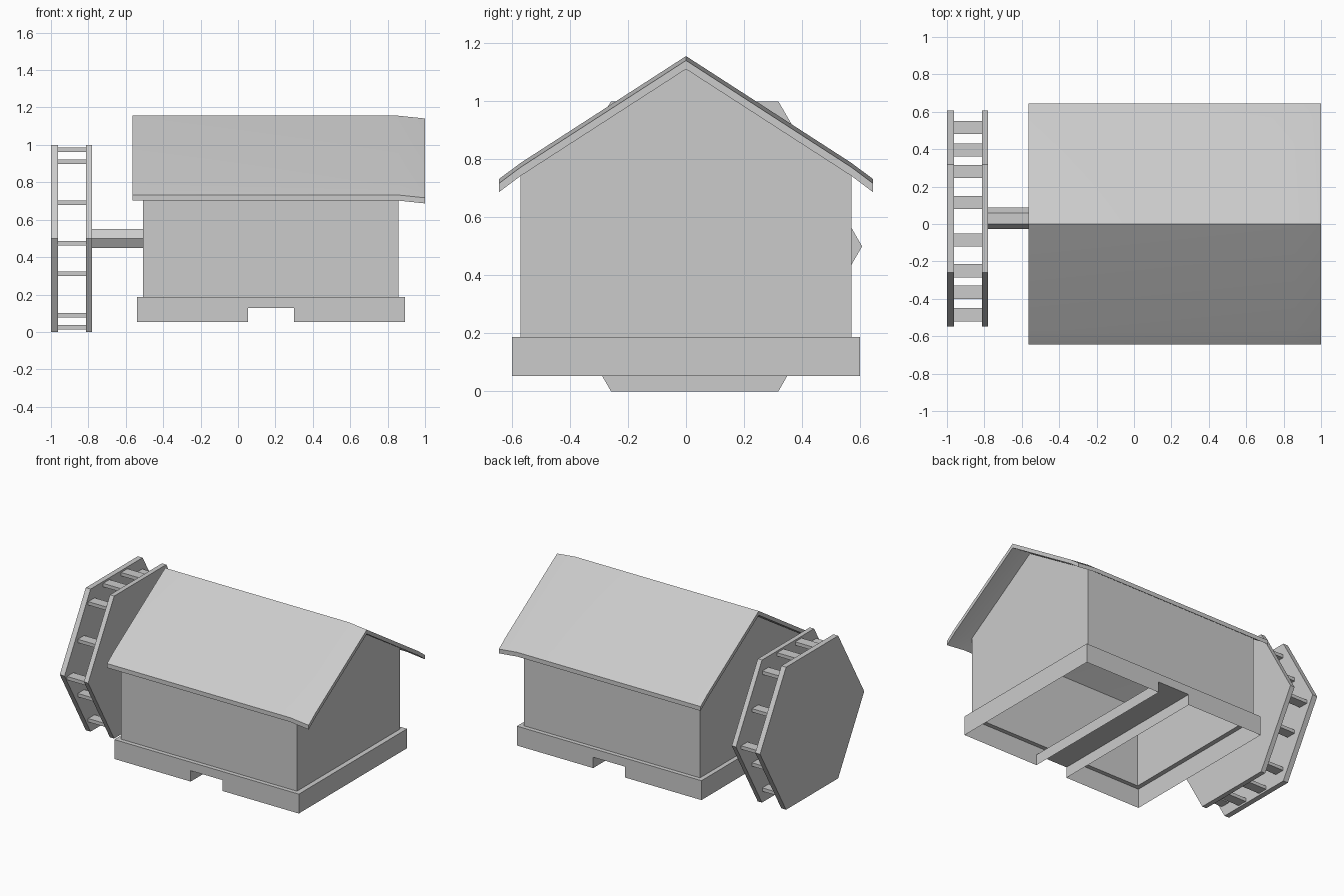
import bpy, bmesh, math

old = bpy.data.objects.get("Cube")
if old:
    bpy.data.objects.remove(old, do_unlink=True)

grey = bpy.data.materials.new("plain grey")
grey.use_nodes = True
grey.diffuse_color = (0.6, 0.6, 0.6, 1)
grey.node_tree.nodes["Principled BSDF"].inputs["Base Color"].default_value = grey.diffuse_color


def build(name, polygons):
    """Mesh object from a list of polygons, welded at shared corners."""
    bm = bmesh.new()
    for poly in polygons:
        bm.faces.new([bm.verts.new(p) for p in poly])
    bmesh.ops.remove_doubles(bm, verts=bm.verts, dist=0.0005)
    bmesh.ops.recalc_face_normals(bm, faces=bm.faces)
    mesh = bpy.data.meshes.new(name)
    bm.to_mesh(mesh)
    bm.free()
    mesh.materials.append(grey)
    obj = bpy.data.objects.new(name, mesh)
    bpy.context.collection.objects.link(obj)
    return obj


def loft(profile, stations):
    """Side polygons joining a (y, z) profile along (x, dz) stations."""
    rings = [[(x, y, z + dz) for y, z in profile] for x, dz in stations]
    n = len(profile)
    sides = [[a[i], a[(i + 1) % n], b[(i + 1) % n], b[i]]
             for a, b in zip(rings, rings[1:]) for i in range(n)]
    return sides, rings[0], rings[-1]


def prism(name, profile, *stations):
    sides, start, end = loft(profile, stations)
    return build(name, sides + [start[::-1], end])


def hexagon(r):
    return [(wheel_y + r * math.cos(math.radians(a)), wheel_z + r * math.sin(math.radians(a)))
            for a in range(0, 360, 60)]


def rect(x0, x1, y0, y1, z):
    return [(x0, y0, z), (x1, y0, z), (x1, y1, z), (x0, y1, z)]


# House walls: hollow shell, open below, with a gable at each end
wx0, wx1, wy, base_top = -0.508, 0.857, 0.57, 0.188
gable = [(-wy, base_top), (wy, base_top), (wy, 0.757), (0, 1.123), (-wy, 0.757)]
sides, start, end = loft(gable, [(wx0, 0), (wx1, 0)])
build("house_walls", [sides[1], sides[4], start[::-1], end])

# Roof: thin folded sheet, flared at the eaves and drooping over one gable
upper = [(-0.645, 0.732), (-wy, 0.788), (0, 1.156), (wy, 0.788), (0.645, 0.732)]
lower = [(y, z - 0.03) for y, z in reversed(upper)]
sides, start, end = loft(upper + lower, [(-0.565, 0), (wx1, 0), (1.0, -0.015)])
caps = []
for ring in (start, end):
    caps += [[ring[i], ring[i + 1], ring[8 - i], ring[9 - i]] for i in range(4)]
roof = build("roof", sides + caps)
bpy.context.view_layer.objects.active = roof
roof.select_set(True)
bpy.ops.object.shade_smooth_by_angle(angle=math.radians(30))

# Plinth: thin skirt with a narrow ledge, open below, cut by a channel
bx0, bx1, by, bottom = -0.54, 0.892, 0.6, 0.052
cx0, cx1, channel_top = 0.053, 0.3, 0.128
outline = [(bx0, bottom), (cx0, bottom), (cx0, channel_top), (cx1, channel_top),
           (cx1, bottom), (bx1, bottom), (bx1, base_top), (bx0, base_top)]
skirt = [[(x, y, z) for x, z in outline] for y in (-by, by)]
skirt += [[(x, -by, bottom), (x, by, bottom), (x, by, base_top), (x, -by, base_top)]
          for x in (bx0, bx1)]
outer = rect(bx0, bx1, -by, by, base_top)
inner = rect(wx0, wx1, -wy, wy, base_top)
ledge = [[outer[i], outer[(i + 1) % 4], inner[(i + 1) % 4], inner[i]] for i in range(4)]
build("plinth", skirt + ledge)
channel = [[(x, -by, bottom), (x, by, bottom), (x, by, channel_top), (x, -by, channel_top)]
           for x in (cx0, cx1)]
build("plinth_channel", channel + [rect(cx0, cx1, -by, by, channel_top)])

# Water wheel: two hexagonal discs and an axle
wheel_y, wheel_z = 0.03, 0.5
radius = 0.5 / math.cos(math.radians(30))
prism("wheel_disc_outer", hexagon(radius), (-1.0, 0), (-0.963, 0))
prism("wheel_disc_inner", hexagon(radius), (-0.813, 0), (-0.78, 0))
prism("wheel_axle", hexagon(0.058), (-0.78, 0), (wx0, 0))

# Wheel paddles: flat slats just inside the rim, mirrored both ways
slots = {(sy * y, sz * z) for y, z in [(0.1, 0.475), (0.265, 0.41), (0.38, 0.19), (0.5, 0)]
         for sy in (-1, 1) for sz in (-1, 1)}
for n, (y, z) in enumerate(sorted(slots)):
    cy, cz = 0.015 + y, wheel_z + z - (0.025 if z == 0 else 0)
    board = [(cy - 0.035, cz - 0.012), (cy + 0.035, cz - 0.012),
             (cy + 0.035, cz + 0.012), (cy - 0.035, cz + 0.012)]
    prism(f"wheel_paddle_{n + 1}", board, (-0.963, 0), (-0.813, 0))
